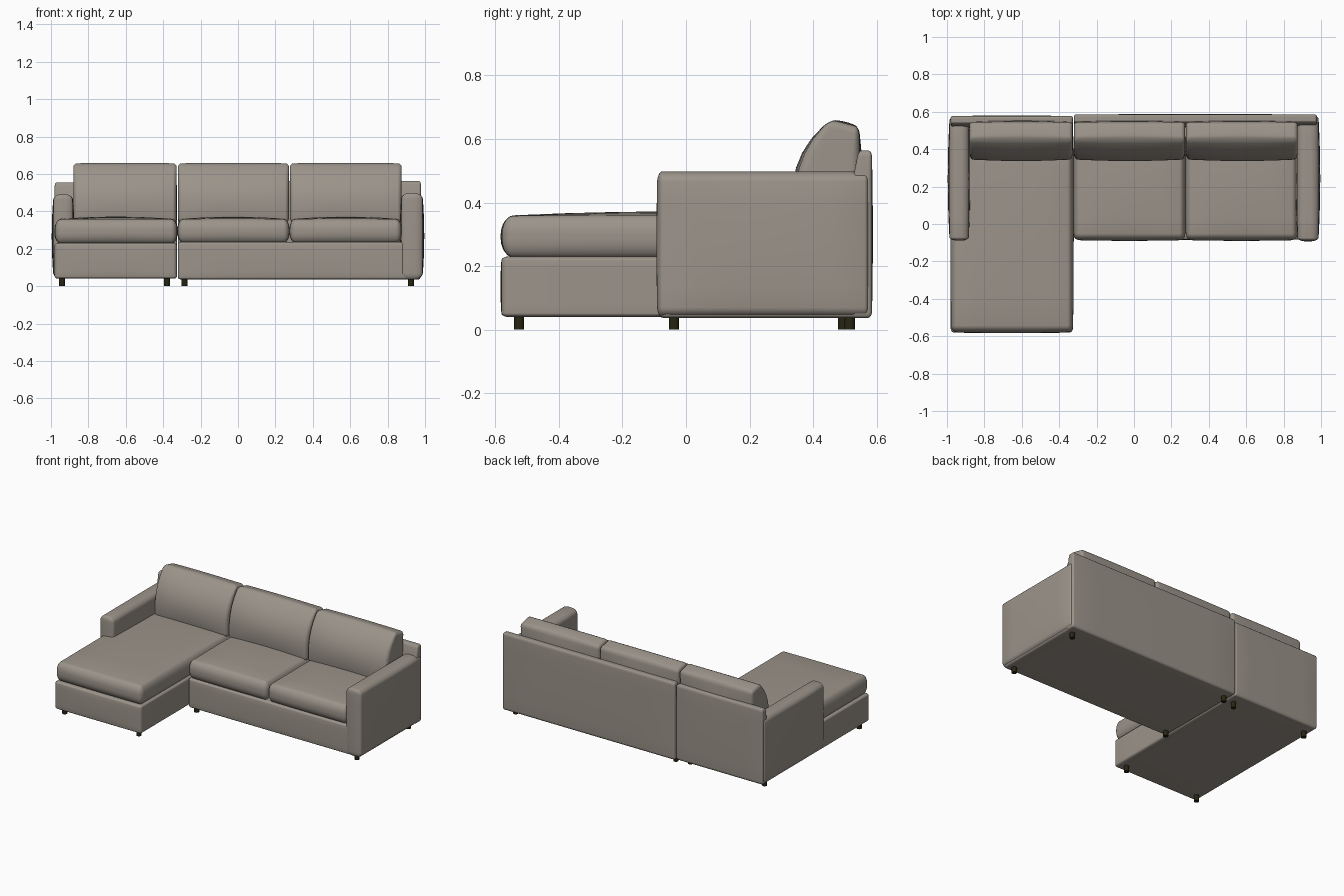
import bpy
import bmesh
from math import tan, radians
from mathutils import Vector

if "Cube" in bpy.data.objects:
    bpy.data.objects.remove(bpy.data.objects["Cube"], do_unlink=True)


def make_material(name, rgb, roughness):
    mat = bpy.data.materials.new(name)
    mat.use_nodes = True
    mat.diffuse_color = (*rgb, 1)
    bsdf = mat.node_tree.nodes["Principled BSDF"]
    bsdf.inputs["Base Color"].default_value = (*rgb, 1)
    bsdf.inputs["Roughness"].default_value = roughness
    return mat


FABRIC = make_material("warm grey upholstery", (0.33, 0.295, 0.255), 0.8)
DARK = make_material("dark leg wood", (0.02, 0.018, 0.006), 0.6)
SEG, RIM = 12, 3


def finish(bm, name, mat):
    mesh = bpy.data.meshes.new(name)
    bmesh.ops.recalc_face_normals(bm, faces=bm.faces)
    bm.to_mesh(mesh)
    bm.free()
    mesh.materials.append(mat)
    obj = bpy.data.objects.new(name, mesh)
    bpy.context.scene.collection.objects.link(obj)
    bpy.ops.object.select_all(action="DESELECT")
    obj.select_set(True)
    bpy.context.view_layer.objects.active = obj
    bpy.ops.object.shade_smooth_by_angle(angle=radians(40))
    return obj


def soft_box(name, x, y, z, radius, bulge=(0, 0, 0), shape=None):
    """Padded box between limits, with rounded edges, bulged faces and an optional reshaping."""
    limits = (x, y, z)
    centre = Vector([(a + b) / 2 for a, b in limits])
    half = [(b - a) / 2 for a, b in limits]
    bm = bmesh.new()
    bmesh.ops.create_cube(bm, size=2)
    bmesh.ops.subdivide_edges(bm, edges=bm.edges[:], cuts=SEG - 1, use_grid_fill=True)
    for v in bm.verts:
        inner, outer = Vector(), Vector()
        for a in range(3):
            i = round((v.co[a] + 1) * SEG / 2) - SEG // 2
            flat = SEG // 2 - RIM
            sign = 1 if i > 0 else -1
            inner[a] = (half[a] - radius[a]) * max(-1, min(1, i / flat))
            outer[a] = sign * tan(radians(45 * max(0, abs(i) - flat) / RIM))
        outer.normalize()
        p = Vector([inner[a] + outer[a] * radius[a] for a in range(3)])
        u = [1 - min(1, abs(p[a]) / half[a]) ** 2 for a in range(3)]
        for a in range(3):
            p[a] += bulge[a] * p[a] / half[a] * u[a - 1] * u[a - 2]
        p += centre
        v.co = shape(p) if shape else p
    return finish(bm, name, FABRIC)


def lean(back, low, high, amount, droop=0, power=2):
    """Thin the upper part towards the back plane, and let its top slope down behind."""
    def shape(p):
        t = max(0, (p.z - low) / (high - low))
        y = back - (back - p.y) * (1 - amount * t ** power)
        return Vector((p.x, y, p.z - droop * t * (y - back + 0.09)))
    return shape


# Bases of the two sections
base_r = (0.02, 0.02, 0.012)
soft_box("chaise_base", (-0.98, -0.327), (-0.58, 0.56), (0.04, 0.23), base_r, (0, 0.004, 0))
soft_box("sofa_base", (-0.322, 0.975), (-0.082, 0.57), (0.036, 0.236), base_r, (0, 0.004, 0))

# Back panels, thinner along the top
panel_r = (0.012, 0.014, 0.02)
soft_box("chaise_back", (-0.98, -0.327), (0.515, 0.577), (0.04, 0.555), panel_r,
         (0, 0.003, 0), lean(0.577, 0.45, 0.555, 0.35, power=1))
soft_box("sofa_back", (-0.322, 0.978), (0.52, 0.585), (0.037, 0.563), panel_r,
         (0, 0.003, 0), lean(0.585, 0.45, 0.563, 0.35, power=1))

# Arms with padded sides
arm_r = (0.042, 0.016, 0.032)
soft_box("left_arm", (0.874, 0.986), (-0.09, 0.578), (0.038, 0.498), arm_r, (0.01, 0.003, 0))
soft_box("right_arm", (-0.986, -0.884), (-0.087, 0.57), (0.04, 0.492), arm_r, (0.01, 0.003, 0))

# Seat cushions
seat_r = (0.03, 0.035, 0.055)
soft_box("chaise_cushion", (-0.978, -0.326), (-0.578, 0.5), (0.228, 0.358), seat_r,
         (0.004, 0.005, 0.014))
for label, x0, x1 in (("inner", -0.322, 0.274), ("outer", 0.277, 0.874)):
    soft_box(label + "_seat_cushion", (x0, x1), (-0.086, 0.5), (0.232, 0.358), seat_r,
             (0.002, 0.004, 0.014))

# Back cushions, wedge shaped
for label, x0, x1 in (("chaise", -0.88, -0.328), ("inner", -0.321, 0.273), ("outer", 0.278, 0.875)):
    soft_box(label + "_back_cushion", (x0, x1), (0.345, 0.545), (0.34, 0.66),
             (0.022, 0.03, 0.025), (0, 0.012, 0.006), lean(0.545, 0.42, 0.66, 0.55, droop=0.25))

# Legs
LEGS = [(-0.94, -0.525), (-0.38, -0.525), (-0.94, 0.495), (-0.38, 0.495),
        (-0.285, -0.038), (0.925, -0.038), (-0.285, 0.515), (0.925, 0.515)]
for n, (lx, ly) in enumerate(LEGS):
    bm = bmesh.new()
    bmesh.ops.create_cone(bm, cap_ends=True, segments=20, radius1=0.016, radius2=0.016, depth=0.046)
    bmesh.ops.translate(bm, verts=bm.verts, vec=(lx, ly, 0.023))
    finish(bm, f"leg_{n + 1}", DARK)
